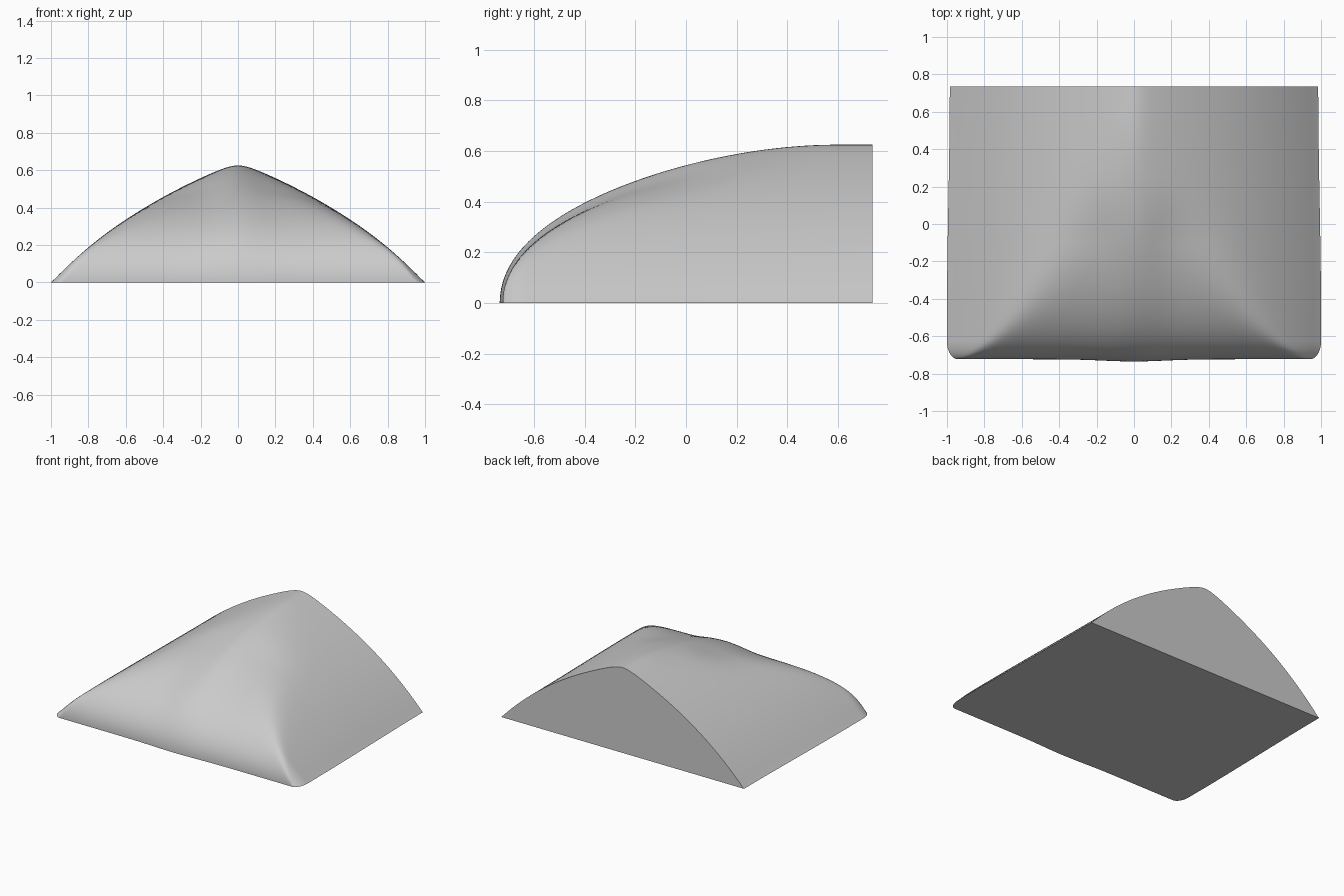
import bpy, bmesh, math

cube = bpy.data.objects.get("Cube")
if cube:
    bpy.data.objects.remove(cube)

FRONT, BACK = -0.735, 0.735
COLS, ROWS = 96, 80


def smoothstep(a, b, v):
    t = min(1, max(0, (v - a) / (b - a)))
    return t * t * (3 - 2 * t)


def cross_section(u):
    """Height of the rounded gable across the width."""
    r = math.hypot(u, 0.065)
    return max(0, 0.655 - 0.44 * r - 0.03 * r**2 - 0.185 * r**3)


def ridge(y):
    """Height of the centre ridge from front to back."""
    t = max(0, (0.6 - y) / 1.335)
    t = min(1, t)
    return 0.625 * math.sqrt(1 - t * t) - 0.13 * t * t * (1 - t)


def soft_min(a, b, p=10):
    if min(a, b) < 1e-6:
        return 0
    return (a**-p + b**-p) ** (-1 / p)


def height(u, y):
    """Gable and front slope blended along soft hips, with a raised centre ridge."""
    slope = ridge(y) * (0.93 + 0.35 * smoothstep(-0.1, BACK, y))
    body = soft_min(cross_section(u), slope)
    lift = ridge(y) - soft_min(cross_section(0), slope)
    return body + lift * math.exp(-(u / 0.16) ** 2)


def half_width(y):
    """Plan outline with rounded front corners and a slight taper to the back."""
    c = max(0, 1 - (y - FRONT) / 0.1)
    return 1 - 0.06 * (1 - math.sqrt(1 - c * c)) - 0.015 * smoothstep(-0.5, BACK, y)


# Curved shell as a grid, with rows packed towards the steep front
bm = bmesh.new()
grid = []
for j in range(ROWS + 1):
    y = FRONT + (BACK - FRONT) * (j / ROWS) ** 2.2
    row = []
    for i in range(COLS + 1):
        u = 2 * i / COLS - 1
        z = 0 if i in (0, COLS) else height(u, y)
        inset = 0.012 * (1 - math.exp(-(u / 0.25) ** 2)) * (1 - j / ROWS)
        row.append(bm.verts.new((u * half_width(y), y + inset, z)))
    grid.append(row)
for low, high in zip(grid, grid[1:]):
    for i in range(COLS):
        bm.faces.new((low[i], low[i + 1], high[i + 1], high[i])).smooth = True

# Flat back wall and flat base
bm.faces.new(grid[-1])
left_edge = [row[0] for row in grid]
right_edge = [row[-1] for row in grid]
bm.faces.new(left_edge + right_edge[::-1] + grid[0][1:-1][::-1])
bmesh.ops.recalc_face_normals(bm, faces=bm.faces)

mesh = bpy.data.meshes.new("curved_shell")
bm.to_mesh(mesh)
bm.free()
shell = bpy.data.objects.new("curved_shell", mesh)
bpy.context.collection.objects.link(shell)

# Single light grey material
grey = bpy.data.materials.new("light_grey")
grey.use_nodes = True
colour = (0.6, 0.6, 0.6, 1)
grey.diffuse_color = colour
grey.node_tree.nodes["Principled BSDF"].inputs["Base Color"].default_value = colour
mesh.materials.append(grey)

bpy.ops.object.select_all(action="DESELECT")
shell.select_set(True)
bpy.context.view_layer.objects.active = shell
bpy.ops.object.shade_smooth_by_angle(angle=math.radians(40))
